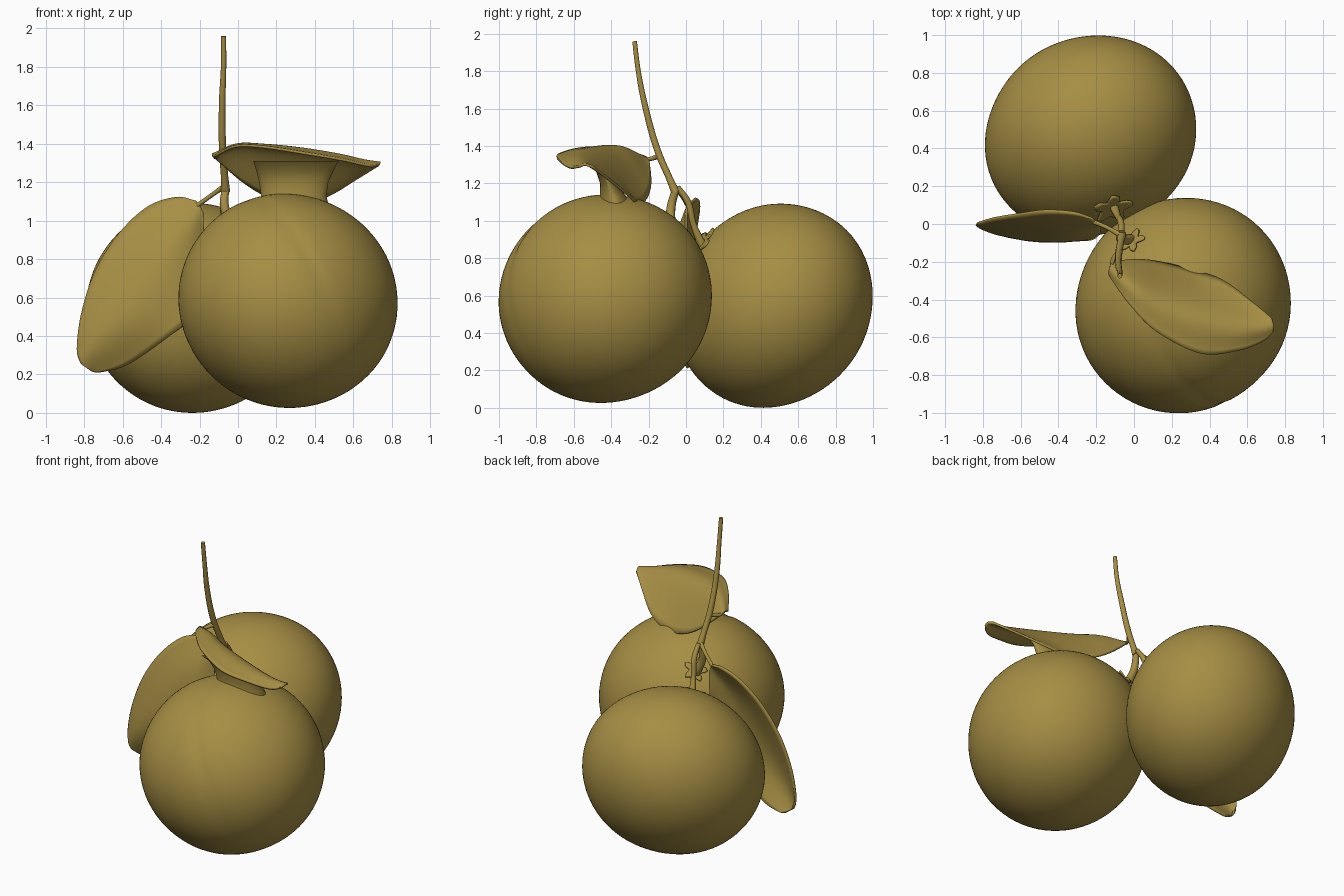
import bpy, bmesh, math, random
from mathutils import Vector, Matrix

if "Cube" in bpy.data.objects:
    bpy.data.objects.remove(bpy.data.objects["Cube"])

random.seed(4)
olive = bpy.data.materials.new("olive_gold")
olive.diffuse_color = (0.38, 0.27, 0.058, 1)
olive.use_nodes = True
olive.node_tree.nodes["Principled BSDF"].inputs["Base Color"].default_value = olive.diffuse_color


def finish(bm, name, thickness=0):
    """Turn a bmesh into a smooth shaded, coloured object."""
    bmesh.ops.recalc_face_normals(bm, faces=bm.faces)
    me = bpy.data.meshes.new(name)
    bm.to_mesh(me)
    bm.free()
    me.materials.append(olive)
    ob = bpy.data.objects.new(name, me)
    bpy.context.collection.objects.link(ob)
    if thickness:
        mod = ob.modifiers.new("thickness", 'SOLIDIFY')
        mod.thickness = thickness
        mod.offset = 0
    smooth(ob)


def smooth(ob, to_mesh=False):
    bpy.ops.object.select_all(action='DESELECT')
    ob.select_set(True)
    bpy.context.view_layer.objects.active = ob
    if to_mesh:
        bpy.ops.object.convert(target='MESH')
    bpy.ops.object.shade_smooth_by_angle(angle=math.radians(50))


def fruit(name, centre, shape, crease=None):
    """Slightly uneven tilted ellipsoid, with an optional shallow groove."""
    bm = bmesh.new()
    bmesh.ops.create_icosphere(bm, subdivisions=5, radius=1)
    for v in bm.verts:
        d = v.co.normalized()
        r = 1 + 0.004 * math.sin(3 * d.x + 4 * d.y) * math.cos(3 * d.z)
        if crease:
            a, b = (Vector(p).normalized() for p in crease)
            off = d.dot(a.cross(b).normalized())
            near = max(0, d.dot((a + b).normalized())) ** 2
            r -= 0.016 * near * math.exp(-(off / 0.045) ** 2)
        v.co = centre + shape @ d * r
    finish(bm, name)


def spline(pts, t):
    """Catmull-Rom sample of a point list, t from 0 to 1."""
    n = len(pts) - 1
    i = min(int(t * n), n - 1)
    f = t * n - i
    p1, p2 = pts[i], pts[i + 1]
    p0 = pts[i - 1] if i else p1 * 2 - p2
    p3 = pts[i + 2] if i + 2 <= n else p2 * 2 - p1
    return 0.5 * (2 * p1 + (p2 - p0) * f + (2 * p0 - 5 * p1 + 4 * p2 - p3) * f * f
                  + (3 * p1 - p0 - 3 * p2 + p3) * f ** 3)


def leaf(name, rows, nu=40, nv=16):
    """Curved sheet through rows of (edge, middle, edge) points."""
    cols = [[Vector(r[k]) for r in rows] for k in range(3)]
    bm = bmesh.new()
    grid = []
    for i in range(nu + 1):
        section = [spline(c, i / nu) for c in cols]
        grid.append([bm.verts.new(spline(section, j / nv)) for j in range(nv + 1)])
    for i in range(nu):
        for j in range(nv):
            bm.faces.new((grid[i][j], grid[i + 1][j], grid[i + 1][j + 1], grid[i][j + 1]))
    finish(bm, name, 0.014)


def twig(name, pts):
    """Round tapered twig through (x, y, z, radius) points."""
    cu = bpy.data.curves.new(name, 'CURVE')
    cu.dimensions = '3D'
    cu.bevel_depth = 1
    cu.bevel_resolution = 3
    cu.use_fill_caps = True
    cu.resolution_u = 6
    sp = cu.splines.new('BEZIER')
    sp.bezier_points.add(len(pts) - 1)
    for bp, p in zip(sp.bezier_points, pts):
        bp.co = p[:3]
        bp.radius = p[3]
        bp.handle_left_type = bp.handle_right_type = 'AUTO'
    cu.materials.append(olive)
    ob = bpy.data.objects.new(name, cu)
    bpy.context.collection.objects.link(ob)
    smooth(ob, to_mesh=True)


def calyx(name, centre, shape, target, radius):
    """Ragged five-lobed star resting on a fruit, below the target point."""
    d = (shape.inverted() @ (Vector(target) - centre)).normalized()
    base = centre + shape @ d
    turn = (shape.inverted().transposed() @ d).to_track_quat('Z', 'Y')
    bm = bmesh.new()
    n, rings, prev = 40, 4, None
    edge = [radius * (0.72 + 0.22 * math.cos(5 * k * math.tau / n)
                      + random.uniform(-0.07, 0.07)) for k in range(n)]
    for s in range(1, rings + 1):
        ring = []
        for k in range(n):
            a, r = k * math.tau / n, edge[k] * s / rings
            z = 0.010 + 0.5 * r * r
            ring.append(bm.verts.new(base + turn @ Vector((r * math.cos(a), r * math.sin(a), z))))
        if prev:
            for k in range(n):
                bm.faces.new((prev[k], prev[k - 1], ring[k - 1], ring[k]))
        else:
            bm.faces.new(ring)
        prev = ring
    finish(bm, name, 0.01)


# Two fruits
front_c, back_c = Vector((0.26, -0.43, 0.583)), Vector((-0.23, 0.468, 0.546))
front_s = Matrix(((0.57, 0.01, -0.007), (0.01, 0.57, 0.008), (-0.007, 0.008, 0.557)))
back_s = Matrix(((0.559, 0.022, 0), (0.022, 0.531, 0.024), (0, 0.024, 0.545)))
fruit("front_fruit", front_c, front_s, crease=((-0.1, -0.22, 0.5), (0.2, -0.53, 0.05)))
fruit("back_fruit", back_c, back_s)

# Upper leaf, from stalk end to tip: front edge, ridge, back edge
leaf("upper_leaf", [
    ((-0.13, -0.27, 1.33), (-0.13, -0.235, 1.345), (-0.12, -0.20, 1.33)),
    ((-0.02, -0.43, 1.385), (0.00, -0.32, 1.38), (0.03, -0.19, 1.20)),
    ((0.12, -0.57, 1.385), (0.15, -0.40, 1.37), (0.17, -0.21, 1.12)),
    ((0.35, -0.685, 1.35), (0.33, -0.47, 1.355), (0.32, -0.25, 1.09)),
    ((0.55, -0.67, 1.315), (0.52, -0.52, 1.33), (0.47, -0.30, 1.13)),
    ((0.68, -0.62, 1.285), (0.65, -0.54, 1.31), (0.62, -0.41, 1.22)),
    ((0.735, -0.57, 1.29), (0.74, -0.54, 1.30), (0.73, -0.50, 1.29))])

# Flared base joining the underside of the upper leaf to the front fruit
bm = bmesh.new()
prev = None
for z, x, rx, y0, y1 in ((1.04, 0.29, 0.19, -0.47, -0.26), (1.13, 0.29, 0.17, -0.46, -0.32),
                         (1.20, 0.29, 0.18, -0.46, -0.37), (1.26, 0.295, 0.20, -0.48, -0.42),
                         (1.31, 0.30, 0.22, -0.53, -0.48)):
    ring = [bm.verts.new((x + rx * math.cos(a), (y0 + y1) / 2 + (y1 - y0) / 2 * math.sin(a), z))
            for a in (k * math.tau / 32 for k in range(32))]
    if prev:
        for k in range(32):
            bm.faces.new((prev[k - 1], prev[k], ring[k], ring[k - 1]))
    prev = ring
bm.faces.new(prev)
finish(bm, "upper_leaf_base")

# Side leaf, from stalk end down to tip: outer edge, middle, inner edge
leaf("side_leaf", [
    ((-0.22, 0.03, 1.10), (-0.20, 0.01, 1.08), (-0.18, 0.00, 1.04)),
    ((-0.32, 0.06, 1.12), (-0.25, -0.02, 1.00), (-0.18, 0.00, 0.90)),
    ((-0.47, 0.07, 1.07), (-0.35, -0.06, 0.87), (-0.18, -0.04, 0.68)),
    ((-0.62, 0.05, 0.93), (-0.45, -0.08, 0.71), (-0.23, -0.08, 0.51)),
    ((-0.74, 0.03, 0.74), (-0.58, -0.08, 0.54), (-0.37, -0.075, 0.39)),
    ((-0.81, 0.01, 0.53), (-0.71, -0.055, 0.39), (-0.57, -0.01, 0.255)),
    ((-0.835, 0.00, 0.35), (-0.80, -0.02, 0.28), (-0.71, 0.01, 0.215)),
    ((-0.822, 0.00, 0.275), (-0.80, -0.01, 0.245), (-0.76, 0.01, 0.22))])

# Stem and its branches
twig("main_stem", [(-0.075, -0.275, 1.96, 0.013), (-0.075, -0.255, 1.80, 0.014),
                   (-0.082, -0.22, 1.62, 0.017), (-0.08, -0.15, 1.37, 0.019),
                   (-0.07, -0.09, 1.23, 0.019), (-0.065, -0.055, 1.15, 0.024)])
twig("front_fruit_stalk", [(-0.065, -0.055, 1.17, 0.02), (-0.07, -0.08, 1.07, 0.024),
                           (-0.02, -0.08, 0.95, 0.028)])
twig("back_fruit_stalk", [(-0.065, -0.045, 1.18, 0.015), (-0.07, 0.01, 1.10, 0.018),
                          (-0.085, 0.04, 0.98, 0.017), (-0.11, 0.10, 0.84, 0.026)])
twig("upper_leaf_stalk", [(-0.08, -0.145, 1.345, 0.014), (-0.115, -0.20, 1.33, 0.011),
                          (-0.11, -0.27, 1.34, 0.011)])
twig("side_leaf_stalk", [(-0.07, -0.06, 1.18, 0.014), (-0.14, -0.02, 1.13, 0.011),
                         (-0.21, 0.01, 1.08, 0.012)])

# Calyxes where the stalks meet the fruits
calyx("front_calyx", front_c, front_s, (-0.01, -0.09, 0.965), 0.08)
calyx("back_calyx", back_c, back_s, (-0.12, 0.10, 0.86), 0.12)
